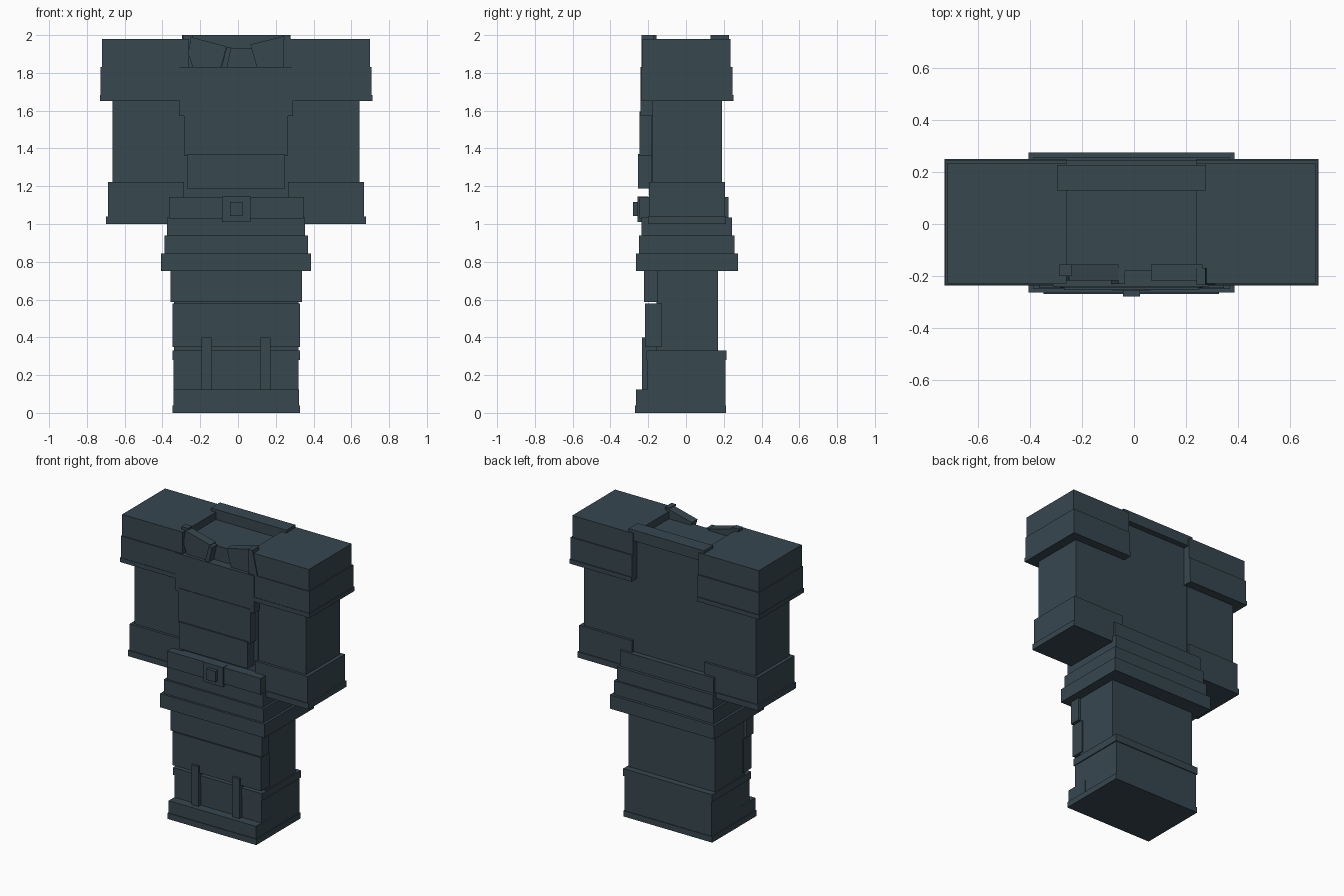
import bpy, bmesh

if "Cube" in bpy.data.objects:
    bpy.data.objects.remove(bpy.data.objects["Cube"], do_unlink=True)

slate = bpy.data.materials.new("dark slate")
slate.use_nodes = True
COLOUR = (0.038, 0.063, 0.078, 1)
slate.diffuse_color = COLOUR
slate.node_tree.nodes["Principled BSDF"].inputs["Base Color"].default_value = COLOUR

MID = -0.01  # the body's own centre line


def prism(name, outline, y0, y1):
    """Extrude an (x, z) outline from y0 to y1."""
    bm = bmesh.new()
    front = bm.faces.new([bm.verts.new((x, y0, z)) for x, z in outline])
    new = bmesh.ops.extrude_face_region(bm, geom=[front])["geom"]
    moved = [v for v in new if isinstance(v, bmesh.types.BMVert)]
    bmesh.ops.translate(bm, verts=moved, vec=(0, y1 - y0, 0))
    bmesh.ops.recalc_face_normals(bm, faces=bm.faces)
    mesh = bpy.data.meshes.new(name)
    bm.to_mesh(mesh)
    bm.free()
    mesh.materials.append(slate)
    obj = bpy.data.objects.new(name, mesh)
    bpy.context.collection.objects.link(obj)
    return obj


def box(name, x0, x1, y0, y1, z0, z1):
    return prism(name, [(x0, z0), (x1, z0), (x1, z1), (x0, z1)], y0, y1)


def slab(name, half, y0, y1, z0, z1):
    """Box centred on the body's centre line."""
    return box(name, MID - half, MID + half, y0, y1, z0, z1)


def pair(name, inner, outer, y0, y1, z0, z1):
    """Matching boxes on the left and right."""
    box("left_" + name, MID + inner, MID + outer, y0, y1, z0, z1)
    box("right_" + name, MID - outer, MID - inner, y0, y1, z0, z1)


# Boots and legs
slab("sole", 0.338, -0.27, 0.212, 0, 0.04)
slab("toe_cap", 0.332, -0.265, -0.1, 0.03, 0.125)
slab("boots", 0.331, -0.204, 0.208, 0.03, 0.32)
slab("boot_rim", 0.338, -0.209, 0.214, 0.28, 0.33)
pair("boot_strap", 0.13, 0.182, -0.232, -0.155, 0.12, 0.40)
slab("legs", 0.33, -0.155, 0.17, 0.3, 0.8)
slab("shin_plate", 0.338, -0.217, -0.127, 0.35, 0.58)
slab("thigh_plate", 0.348, -0.222, -0.147, 0.588, 0.78)

# Stepped skirt and belt
slab("skirt_bottom", 0.397, -0.265, 0.275, 0.75, 0.845)
slab("skirt_middle", 0.38, -0.25, 0.256, 0.83, 0.94)
slab("skirt_top", 0.365, -0.236, 0.244, 0.93, 1.035)
slab("belt", 0.356, -0.247, 0.224, 1.03, 1.142)
slab("buckle", 0.075, -0.256, -0.2, 1.01, 1.145)
slab("buckle_stud", 0.033, -0.28, -0.22, 1.042, 1.116)

# Torso with layered chest plates
slab("torso", 0.29, -0.182, 0.188, 1.0, 1.93)
slab("belly_plate", 0.26, -0.255, -0.16, 1.187, 1.37)
slab("chest_plate", 0.275, -0.245, -0.16, 1.36, 1.595)
slab("upper_chest", 0.3, -0.241, -0.16, 1.572, 1.83)

# Arms, cuffs and shoulder pads
pair("arm", 0.27, 0.654, -0.178, 0.19, 1.1, 1.7)
pair("cuff", 0.276, 0.678, -0.196, 0.207, 1.02, 1.222)
pair("cuff_rim", 0.276, 0.688, -0.201, 0.212, 1.0, 1.04)
pair("shoulder_cap", 0.25, 0.71, -0.23, 0.236, 1.7, 1.98)
pair("shoulder_band", 0.25, 0.717, -0.235, 0.245, 1.67, 1.832)
pair("shoulder_rim", 0.25, 0.721, -0.238, 0.251, 1.652, 1.682)

# Collar: straight back, folded front flaps with thin edges
slab("back_collar", 0.287, 0.13, 0.228, 1.925, 2.0)
prism("right_collar_flap", [(-0.262, 1.90), (-0.24, 1.83), (-0.09, 1.83),
                            (-0.06, 1.94), (-0.25, 1.99)], -0.218, -0.157)
prism("left_collar_flap", [(0.10, 1.83), (0.24, 1.83), (0.265, 2.0),
                           (0.065, 1.95)], -0.218, -0.157)
prism("right_collar_edge", [(-0.09, 1.82), (-0.06, 1.82), (-0.035, 1.935),
                            (-0.06, 1.935)], -0.232, -0.17)
prism("left_collar_edge", [(0.29, 1.82), (0.315, 1.82), (0.275, 2.0),
                           (0.24, 2.0)], -0.236, -0.17)
prism("right_collar_corner", [(-0.25, 1.96), (-0.24, 1.96), (-0.24, 2.0),
                              (-0.29, 2.0), (-0.29, 1.96)], -0.2, -0.157)
